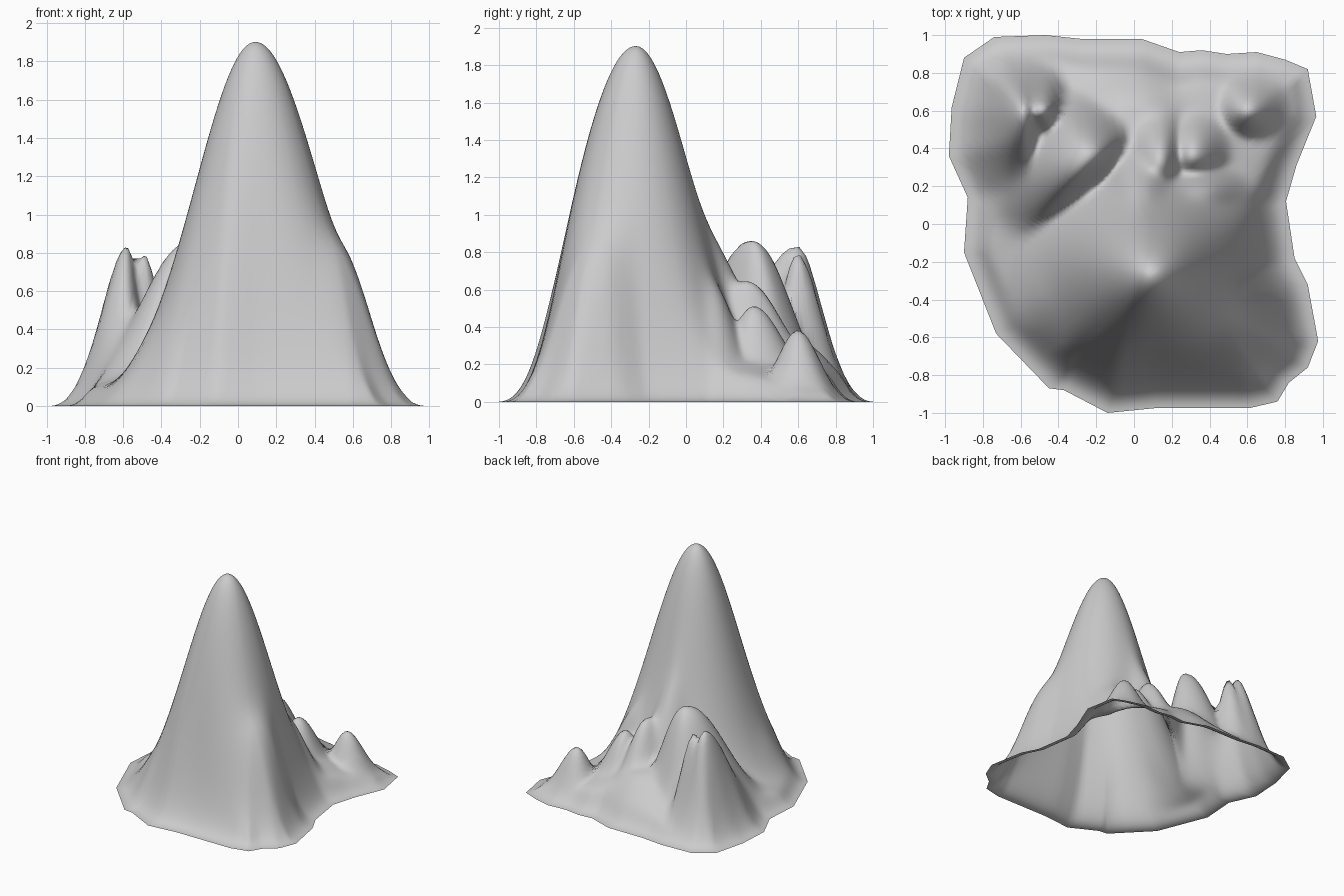
import bpy, bmesh, math
from mathutils import Vector

if "Cube" in bpy.data.objects:
    bpy.data.objects.remove(bpy.data.objects["Cube"])

# Irregular base outline (x, y), counter-clockwise
OUTLINE = [Vector(p) for p in [
    (-.74, .99), (-.90, .88), (-.965, .62), (-.98, .36), (-.88, .14), (-.90, -.15),
    (-.73, -.58), (-.45, -.87), (-.37, -.88), (-.14, -1), (.11, -.975), (.61, -.975),
    (.76, -.94), (.82, -.84), (.92, -.76), (.975, -.62), (.92, -.32), (.85, -.18),
    (.805, .12), (.86, .31), (.965, .57), (.92, .82), (.80, .87), (.65, .91),
    (.49, .90), (.36, .92), (.24, .91), (.04, .98), (-.28, .98), (-.47, 1)]]

# Hills: x, y, height, half-height reach (left, right, front, back), turn, power
HILLS = [
    (.09, -.27, 1.905, .37, .41, .415, .365, 0, 2),    # main peak
    (.42, -.42, .88, .30, .33, .32, .37, 0, 3),        # right shoulder
    (.04, .05, .92, .20, .20, .20, .31, 0, 2),         # back spur
    (-.24, .35, .86, .36, .22, .13, .27, 45, 2.2),     # rear ridge
    (-.59, .60, .86, .20, .10, .30, .17, 0, 1.9),      # back-left peak
    (-.49, .60, .80, .10, .10, .12, .15, 0, 2),        # its twin
    (.31, .36, .51, .14, .17, .15, .20, 0, 2),         # small back hill
    (.14, .33, .64, .17, .13, .2, .24, 0, 2),          # middle back hill
    (.34, .14, .60, .2, .22, .2, .16, 0, 2),           # small spur
    (.60, .60, .385, .13, .15, .13, .15, 0, 2),        # back-right knoll
    (-.42, -.38, .36, .15, .10, .2, .25, 0, 2),        # front-left spur
    (-.45, .35, .42, .3, .3, .35, .35, 0, 2.5),        # left swell
    (0, .55, .33, .4, .3, .3, .25, 0, 2.5),            # rear swell
    (0, .2, .36, .6, .62, .6, .6, 0, 2),               # ground swell
]


def edge_distance(p):
    best = 9
    for a, b in zip(OUTLINE, OUTLINE[1:] + OUTLINE[:1]):
        e = b - a
        t = max(0, min(1, (p - a).dot(e) / e.length_squared))
        best = min(best, (p - a - e * t).length)
    return best


def hill(p, x, y, h, left, right, front, back, turn, power):
    c, s = math.cos(math.radians(turn)), math.sin(math.radians(turn))
    dx, dy = p.x - x, p.y - y
    u, v = c * dx + s * dy, -s * dx + c * dy
    r = math.hypot(u / (left if u < 0 else right), v / (front if v < 0 else back))
    return h * math.exp(-.693 * r ** power)


def height(p):
    d = edge_distance(p)
    if d < 1e-4:
        return 0
    z = sum(hill(p, *a) ** 8 for a in HILLS) ** (1 / 8)     # smooth union
    cap = 16 * d ** 2.5 + .1 * d                            # flared skirt
    return (max(z, 1e-3) ** -4 + cap ** -4) ** -.25


# Rings shrinking from the outline to a centre under the main peak
SUB, RINGS = 5, 60
centre = Vector((.09, -.27))
rim = [a.lerp(b, i / SUB) for a, b in zip(OUTLINE, OUTLINE[1:] + OUTLINE[:1]) for i in range(SUB)]
bm = bmesh.new()
rings = []
for k in range(RINGS):
    ring = []
    for q in rim:
        p = q.lerp(centre, k / RINGS)
        ring.append(bm.verts.new((p.x, p.y, height(p) if k else 0)))
    rings.append(ring)
top = bm.verts.new((centre.x, centre.y, height(centre)))
n = len(rim)
for a, b in zip(rings, rings[1:]):
    for i in range(n):
        j = (i + 1) % n
        bm.faces.new((a[i], a[j], b[j], b[i]))
for i in range(n):
    bm.faces.new((rings[-1][i], rings[-1][(i + 1) % n], top))
for f in bm.faces:
    f.smooth = True
bm.normal_update()
mesh = bpy.data.meshes.new("mountain")
bm.to_mesh(mesh)
bm.free()
bpy.context.collection.objects.link(bpy.data.objects.new("mountain", mesh))
